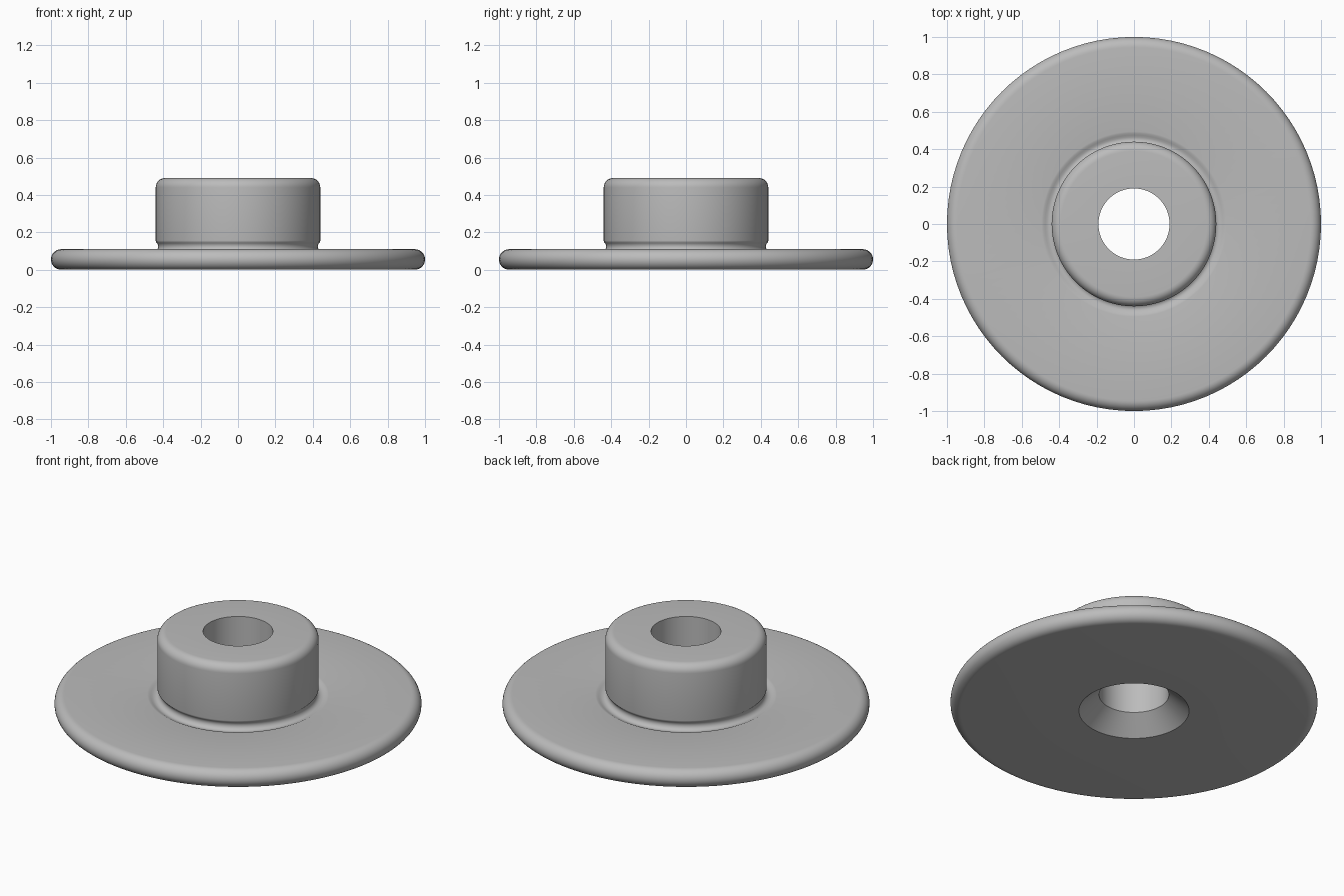
import bpy, bmesh, math

SEGMENTS = 96

cube = bpy.data.objects.get("Cube")
if cube:
    bpy.data.objects.remove(cube, do_unlink=True)


def arc(cx, cz, radius, start, end, steps=8):
    """Points on a circular arc in the x-z plane, angles in degrees."""
    points = []
    for i in range(steps + 1):
        a = math.radians(start + (end - start) * i / steps)
        points.append((cx + radius * math.cos(a), cz + radius * math.sin(a)))
    return points


def lathe(name, profile, material):
    """Revolve a closed profile around the z axis."""
    bm = bmesh.new()
    verts = [bm.verts.new((r, 0, z)) for r, z in profile]
    edges = [bm.edges.new((v, verts[(i + 1) % len(verts)])) for i, v in enumerate(verts)]
    bmesh.ops.spin(bm, geom=verts + edges, cent=(0, 0, 0), axis=(0, 0, 1),
                   angle=math.tau, steps=SEGMENTS, use_merge=True)
    bmesh.ops.remove_doubles(bm, verts=bm.verts, dist=0.0001)
    bmesh.ops.recalc_face_normals(bm, faces=bm.faces)
    mesh = bpy.data.meshes.new(name)
    bm.to_mesh(mesh)
    bm.free()
    mesh.materials.append(material)
    obj = bpy.data.objects.new(name, mesh)
    bpy.context.collection.objects.link(obj)
    bpy.ops.object.select_all(action="DESELECT")
    obj.select_set(True)
    bpy.context.view_layer.objects.active = obj
    bpy.ops.object.shade_smooth_by_angle(angle=math.radians(35))
    return obj


grey = bpy.data.materials.new("plain_grey")
colour = (0.5, 0.5, 0.5, 1)
grey.diffuse_color = colour
grey.use_nodes = True
grey.node_tree.nodes["Principled BSDF"].inputs["Base Color"].default_value = colour

# Countersunk bore, then the underside and the rounded rim of the flange
profile = [(0.19, 0.49), (0.19, 0.10), (0.30, 0)]
profile += arc(0.945, 0.055, 0.055, -90, 90, 16)

# Softened lip and relief groove around the foot of the hub
profile += [(0.495, 0.11), (0.485, 0.108), (0.475, 0.103)]
profile += arc(0.455, 0.125, 0.028, -70, -220, 10)
profile += [(0.439, 0.149), (0.44, 0.156)]

# Hub wall and its rounded top edge
profile += arc(0.39, 0.44, 0.05, 0, 90)

lathe("flanged_hub", profile, grey)
